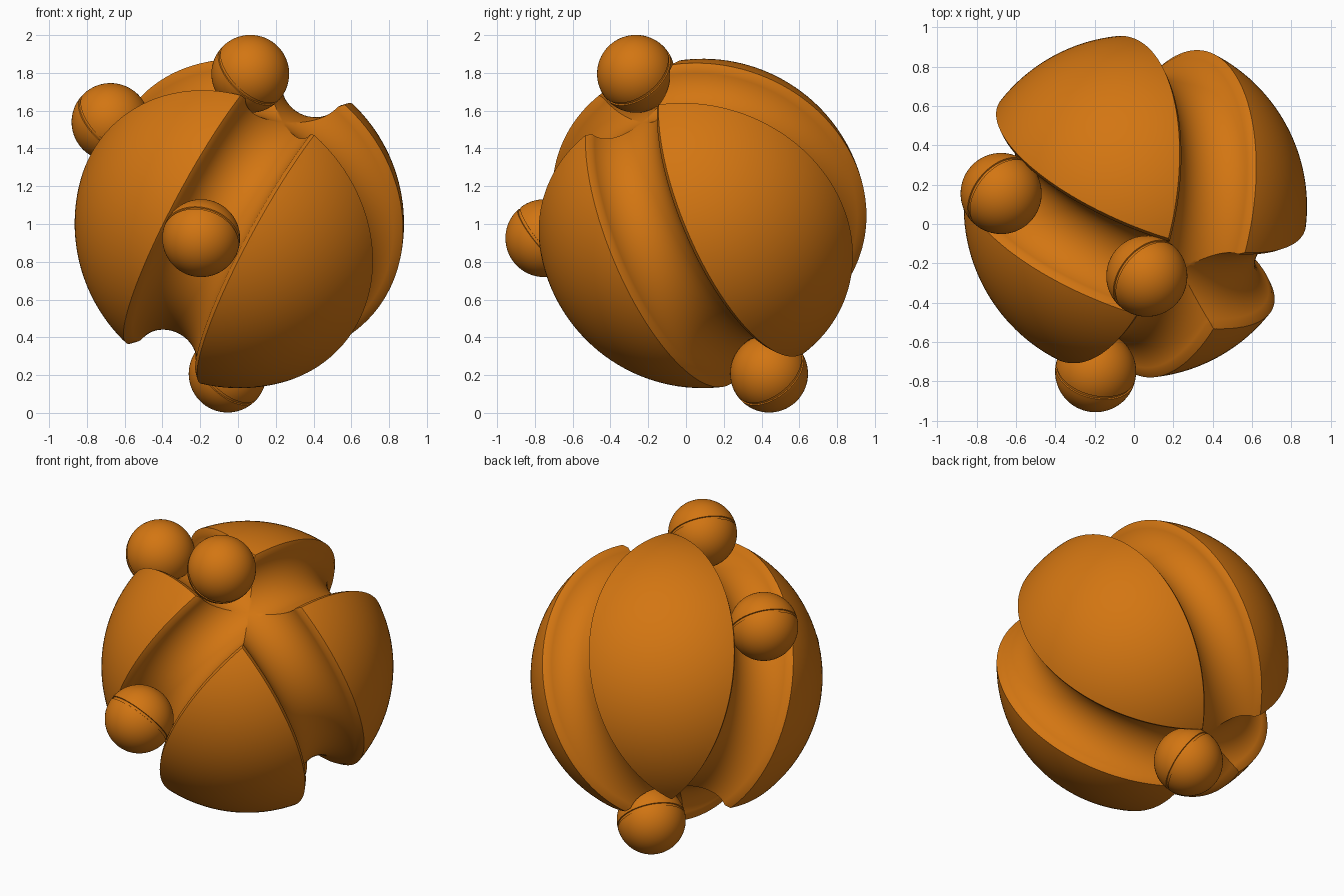
import bpy, bmesh, math
from mathutils import Vector

if "Cube" in bpy.data.objects:
    bpy.data.objects.remove(bpy.data.objects["Cube"])

CENTRE = Vector((0.007, 0.088, 1.003))
R = 0.872          # core radius
BALL = 0.206       # bearing ball radius
TRACK = 0.207      # track (groove) radius
N1 = Vector((0.356, 0.862, 0.361)).normalized()   # axis of first track
N2 = Vector((0.866, -0.164, -0.472))              # axis of second track
N2 = (N2 - N1 * N2.dot(N1)).normalized()

orange = bpy.data.materials.new("orange")
orange.diffuse_color = (0.65, 0.18, 0.006, 1)
orange.use_nodes = True
orange.node_tree.nodes["Principled BSDF"].inputs["Base Color"].default_value = orange.diffuse_color


def lathe(name, profile, axis, centre, segments, closed):
    """Revolve (radius, height) points around an axis."""
    bm = bmesh.new()
    rings = []
    for rad, h in profile:
        if rad < 1e-6:
            rings.append([bm.verts.new((0, 0, h))] * segments)
        else:
            rings.append([bm.verts.new((rad * math.cos(2 * math.pi * i / segments),
                                        rad * math.sin(2 * math.pi * i / segments), h))
                          for i in range(segments)])
    pairs = list(zip(rings, rings[1:] + rings[:1])) if closed else list(zip(rings, rings[1:]))
    for a, b in pairs:
        for i in range(segments):
            j = (i + 1) % segments
            bm.faces.new(list(dict.fromkeys((a[i], a[j], b[j], b[i]))))
    bmesh.ops.recalc_face_normals(bm, faces=bm.faces)
    me = bpy.data.meshes.new(name)
    bm.to_mesh(me)
    bm.free()
    me.materials.append(orange)
    ob = bpy.data.objects.new(name, me)
    ob.location = centre
    ob.rotation_euler = axis.to_track_quat('Z', 'Y').to_euler()
    bpy.context.collection.objects.link(ob)
    return ob


def smooth(ob, angle):
    bpy.ops.object.select_all(action='DESELECT')
    ob.select_set(True)
    bpy.context.view_layer.objects.active = ob
    bpy.ops.object.shade_smooth_by_angle(angle=math.radians(angle))


# Core sphere
half_turn = [(R * math.sin(math.pi * k / 72), R * math.cos(math.pi * k / 72)) for k in range(73)]
half_turn[0], half_turn[-1] = (0, R), (0, -R)
core = lathe("grooved_core", half_turn, Vector((0.05, 0.03, 1)), CENTRE, 144, False)

# Ring cutters: round track bottom with a small chamfer at the lips
section = [(R - TRACK * math.cos(math.radians(a)), TRACK * math.sin(math.radians(a)))
           for a in range(-75, 76, 6)]
section += [(0.868, 0.25), (1.0, 0.25), (1.0, -0.25), (0.868, -0.25)]
cutters = []
for i, axis in enumerate((N1, N2)):
    cutter = lathe("track_cutter_%d" % (i + 1), section, axis, CENTRE, 160, True)
    cutter.hide_render = True
    cutters.append(cutter)
    mod = core.modifiers.new("track", 'BOOLEAN')
    mod.operation = 'DIFFERENCE'
    mod.solver = 'EXACT'
    mod.object = cutter
bpy.context.view_layer.update()
deps = bpy.context.evaluated_depsgraph_get()
cut_mesh = bpy.data.meshes.new_from_object(core.evaluated_get(deps))
core.modifiers.clear()
core.data = cut_mesh
for cutter in cutters:
    bpy.data.objects.remove(cutter)
smooth(core, 30)

# Bearing balls with a thin seam groove at the equator
seam, depth = math.radians(2.6), 0.007
lats = [math.pi / 2 - (math.pi / 2 - seam) * k / 20 for k in range(21)]
upper = [(BALL * math.cos(t), BALL * math.sin(t)) for t in lats]
upper[0] = (0, BALL)
upper.append((BALL - depth, BALL * math.sin(seam) * 0.8))
ball_profile = upper + [(r, -h) for r, h in reversed(upper)]

AXIS_A = Vector((0.60, -0.50, 0.62))
AXIS_B = Vector((0.20, 0.75, 0.62))
balls = {
    "ball_top": ((0.065, -0.265, 1.795), AXIS_A),
    "ball_left": ((-0.675, 0.155, 1.54), AXIS_A),
    "ball_front": ((-0.195, -0.75, 0.925), AXIS_B),
    "ball_bottom": ((-0.055, 0.44, 0.208), AXIS_A),
}
for name, (pos, axis) in balls.items():
    smooth(lathe(name, ball_profile, axis, pos, 64, False), 30)
